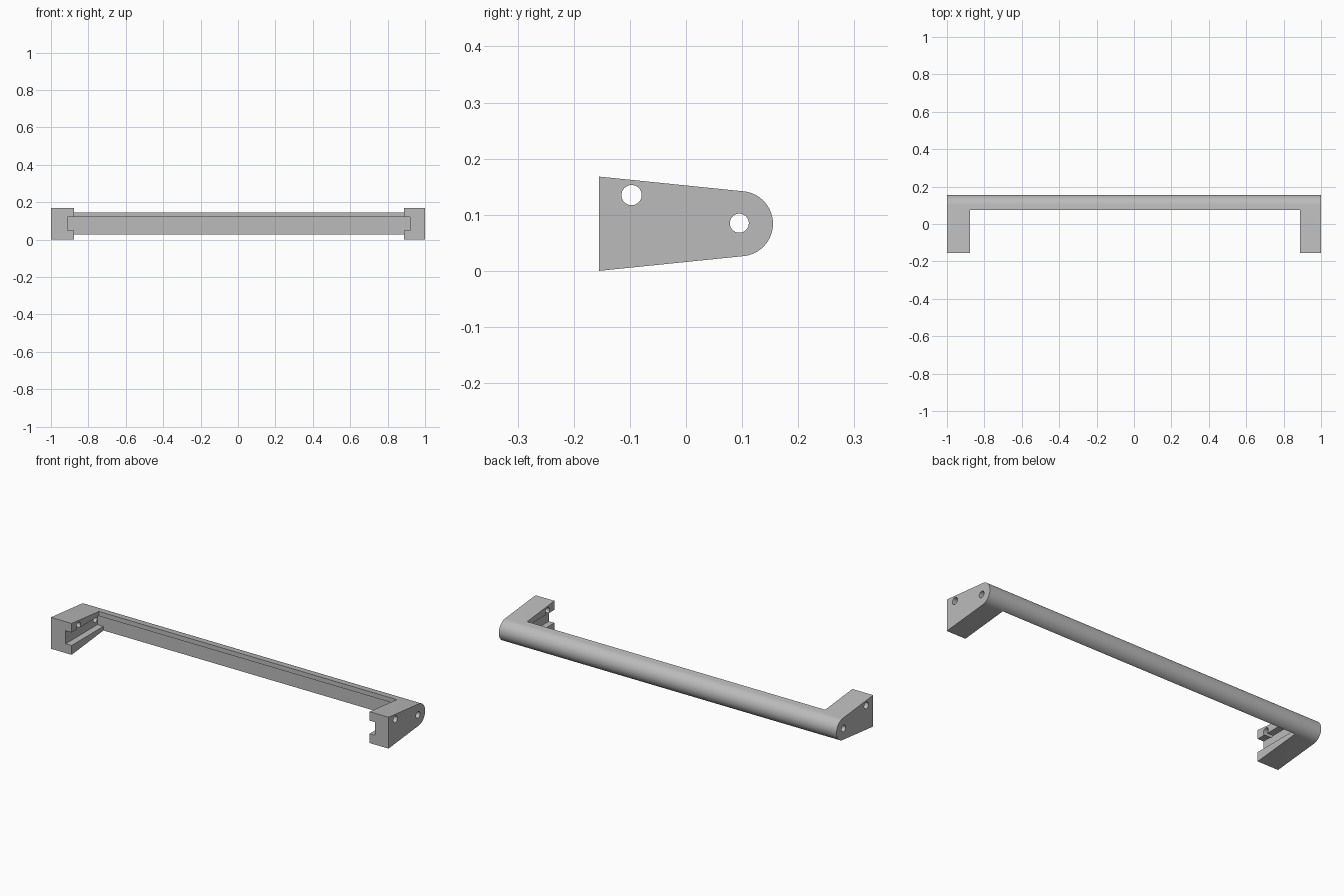
import bpy, bmesh, math
from mathutils import Matrix, Vector

cube = bpy.data.objects.get("Cube")
if cube:
    bpy.data.objects.remove(cube, do_unlink=True)

# Material
grey = bpy.data.materials.new("plain_grey")
grey.use_nodes = True
colour = (0.5, 0.5, 0.5, 1)
grey.diffuse_color = colour
grey.node_tree.nodes["Principled BSDF"].inputs["Base Color"].default_value = colour

MID = 0.084               # height of the bar axis
INNER = (-0.877, 0.888)   # inner faces of the two arms
SLOT = (-0.912, 0.92)     # bottoms of the two slots
WALL = 0.113              # front of the bar's rear wall


def new_object(name, bm):
    bmesh.ops.recalc_face_normals(bm, faces=bm.faces)
    mesh = bpy.data.meshes.new(name)
    bm.to_mesh(mesh)
    bm.free()
    mesh.materials.append(grey)
    obj = bpy.data.objects.new(name, mesh)
    bpy.context.collection.objects.link(obj)
    return obj


def box(name, xs, ys, zs):
    bm = bmesh.new()
    size = [b - a for a, b in (xs, ys, zs)]
    centre = [(a + b) / 2 for a, b in (xs, ys, zs)]
    bmesh.ops.create_cube(bm, size=1, matrix=Matrix.Translation(centre) @ Matrix.Diagonal((*size, 1)))
    return new_object(name, bm)


def rod(name, y, z, radius):
    bm = bmesh.new()
    place = Matrix.Translation((0, y, z)) @ Matrix.Rotation(math.pi / 2, 4, 'Y')
    bmesh.ops.create_cone(bm, cap_ends=True, segments=32, radius1=radius,
                          radius2=radius, depth=2.4, matrix=place)
    return new_object(name, bm)


# Tapered side profile with a rounded back, extruded over the full width
bm = bmesh.new()
profile = [(-0.155, 0), (-0.155, 2 * MID)]
steps = 32
for i in range(steps + 1):
    a = math.radians(84 - 168 * i / steps)
    profile.append((0.097 + 0.058 * math.cos(a), MID + 0.058 * math.sin(a)))
face = bm.faces.new([bm.verts.new((-1, y, z)) for y, z in profile])
result = bmesh.ops.extrude_face_region(bm, geom=[face])
verts = [v for v in result["geom"] if isinstance(v, bmesh.types.BMVert)]
bmesh.ops.translate(bm, verts=verts, vec=Vector((2, 0, 0)))
handle = new_object("handle_bar_with_arms", bm)

# Opening between arms, recess under the top lip, arm slots and screw holes
cutters = [
    box("opening_cutter", INNER, (-0.3, 0.075), (-0.1, 0.3)),
    box("recess_cutter", INNER, (-0.3, WALL), (-0.1, 0.12)),
    box("slot_cutter", SLOT, (-0.3, WALL), (0.05, 0.12)),
    rod("front_hole_cutter", -0.097, 0.135, 0.018),
    rod("rear_hole_cutter", 0.095, 0.085, 0.017),
]
for cutter in cutters:
    cutter.hide_render = True
    mod = handle.modifiers.new(cutter.name, 'BOOLEAN')
    mod.operation = 'DIFFERENCE'
    mod.solver = 'EXACT'
    mod.object = cutter

# Bake the cuts and drop the cutters
bpy.context.view_layer.update()
graph = bpy.context.evaluated_depsgraph_get()
baked = bpy.data.meshes.new_from_object(handle.evaluated_get(graph))
handle.modifiers.clear()
handle.data = baked
for cutter in cutters:
    bpy.data.objects.remove(cutter, do_unlink=True)

# Smooth curves, sharp corners
bpy.ops.object.select_all(action='DESELECT')
handle.select_set(True)
bpy.context.view_layer.objects.active = handle
bpy.ops.object.shade_smooth_by_angle(angle=math.radians(30))
